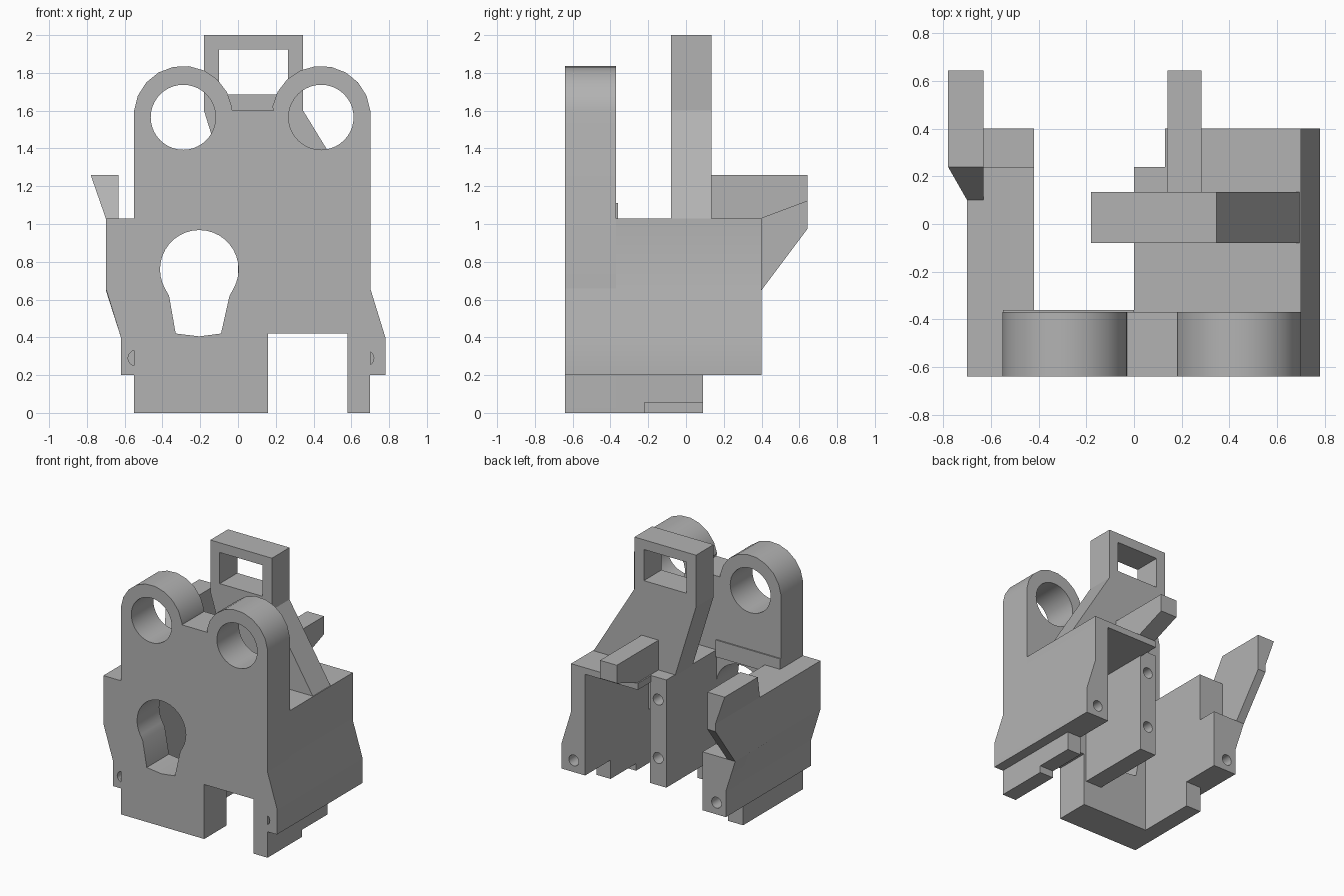
import bpy, bmesh
from math import sin, cos, pi, radians
from mathutils import Vector

cube = bpy.data.objects.get("Cube")
if cube:
    bpy.data.objects.remove(cube, do_unlink=True)

grey = bpy.data.materials.new("plain_grey")
grey.use_nodes = True
colour = (0.45, 0.45, 0.45, 1)
grey.diffuse_color = colour
grey.node_tree.nodes["Principled BSDF"].inputs["Base Color"].default_value = colour


def prism(name, pts, y0, y1, clips=()):
    """Extrude an (x, z) profile along y, then trim by (point, normal) planes."""
    bm = bmesh.new()
    near = [bm.verts.new((x, y0, z)) for x, z in pts]
    far = [bm.verts.new((x, y1, z)) for x, z in pts]
    bm.faces.new(near)
    bm.faces.new(far[::-1])
    for i in range(len(pts)):
        j = (i + 1) % len(pts)
        bm.faces.new((near[i], near[j], far[j], far[i]))
    for point, normal in clips:
        cut_geom = bmesh.ops.bisect_plane(
            bm, geom=bm.verts[:] + bm.edges[:] + bm.faces[:], plane_co=Vector(point),
            plane_no=Vector(normal), clear_outer=True)["geom_cut"]
        bmesh.ops.holes_fill(bm, edges=[e for e in cut_geom if isinstance(e, bmesh.types.BMEdge)])
    bmesh.ops.recalc_face_normals(bm, faces=bm.faces[:])
    mesh = bpy.data.meshes.new(name)
    bm.to_mesh(mesh)
    bm.free()
    mesh.materials.append(grey)
    obj = bpy.data.objects.new(name, mesh)
    bpy.context.collection.objects.link(obj)
    return obj


def rect(x0, x1, z0, z1):
    return [(x0, z0), (x1, z0), (x1, z1), (x0, z1)]


def arc(cx, cz, r, start, end, steps):
    angles = [radians(start + (end - start) * i / steps) for i in range(steps + 1)]
    return [(cx + r * cos(a), cz + r * sin(a)) for a in angles]


def circle(cx, cz, r, n=32):
    return arc(cx, cz, r, 0, 360, n)[:-1]


def activate(obj):
    bpy.ops.object.select_all(action='DESELECT')
    obj.select_set(True)
    bpy.context.view_layer.objects.active = obj


def cut(obj, pts, y0, y1):
    cutter = prism("cutter", pts, y0, y1)
    cutter.hide_render = True
    mod = obj.modifiers.new("cut", 'BOOLEAN')
    mod.operation, mod.solver, mod.object = 'DIFFERENCE', 'EXACT', cutter
    activate(obj)
    bpy.ops.object.modifier_apply(modifier=mod.name)
    bpy.data.objects.remove(cutter, do_unlink=True)


def smooth(obj):
    activate(obj)
    bpy.ops.object.shade_smooth_by_angle(angle=radians(30))


FRONT, PLATE_BACK, WALL_BACK, DECK = -0.64, -0.37, 0.40, 1.03
RINGS = (0.44, -0.29)

# Front plate with two rounded ears, a keyhole and a gap between the feet
outline = [(-0.55, 0), (0.16, 0), (0.16, 0.42), (0.58, 0.42), (0.58, 0), (0.70, 0)]
outline += arc(RINGS[0], 1.575, 0.262, 5, 170, 9) + [(0.19, 1.6), (-0.03, 1.6)]
outline += arc(RINGS[1], 1.575, 0.262, 10, 175, 9)
front_plate = prism("front_plate", outline, FRONT, PLATE_BACK)
for x in RINGS:
    cut(front_plate, circle(x, 1.565, 0.172, 40), -1, 0)
keyhole = arc(-0.205, 0.76, 0.208, -30, 210, 24)
keyhole += [(-0.365, 0.62), (-0.33, 0.42), (-0.205, 0.405), (-0.09, 0.42), (-0.045, 0.62)]
cut(front_plate, keyhole, -1, 0)

# Thin ledge on the back of the front plate
prism("back_ledge", rect(-0.55, 0, 0.98, 1.11), PLATE_BACK - 0.01, -0.36)

# Right-hand wall with flared skirt; its last stretch is a lower block
wall_a = prism("wall_low_x", [(-0.42, 0.2), (-0.42, DECK), (-0.70, DECK), (-0.70, 0.66),
                              (-0.62, 0.40), (-0.62, 0.2)], FRONT, 0.24)
block = prism("wall_block", [(-0.42, 0.2), (-0.42, 0.65), (-0.70, 0.65), (-0.62, 0.40),
                             (-0.62, 0.2)], 0.24, WALL_BACK)
prism("foot_low_x", rect(-0.55, -0.42, 0, 0.22), FRONT, 0.09)

# Opposite wall with its stepped foot
wall_b = prism("wall_high_x", [(0.58, 0.2), (0.58, DECK), (0.70, DECK), (0.70, 0.66),
                               (0.78, 0.40), (0.78, 0.2)], FRONT, WALL_BACK)
cut(wall_b, circle(0.677, 0.29, 0.042, 20), WALL_BACK - 0.15, 1)
cut(wall_b, circle(0.677, 0.29, 0.042, 20), -1, FRONT + 0.15)
prism("foot_high_x", rect(0.58, 0.70, 0, 0.22), FRONT, -0.22)
prism("foot_step", rect(0.58, 0.70, 0.055, 0.22), -0.23, 0.09)

# Blind screw holes in the first wall, front and back
cut(wall_a, circle(-0.54, 0.29, 0.042, 20), -1, FRONT + 0.15)
cut(block, circle(-0.54, 0.29, 0.042, 20), WALL_BACK - 0.13, 1)

# Inner wall ending in a post with two screw holes
inner_wall = prism("inner_wall", rect(0, 0.14, 0.2, DECK), PLATE_BACK - 0.01, 0.24)
for z in (0.41, 0.86):
    cut(inner_wall, circle(0.07, z, 0.042, 20), 0.09, 1)

# Thin deck joining the inner wall and the outer wall
prism("deck", rect(0.13, 0.60, 0.98, DECK), PLATE_BACK - 0.01, WALL_BACK)

# Tower with a rectangular window
tower = prism("tower", [(0, DECK - 0.01), (0.70, DECK - 0.01), (0.345, 1.6), (0.345, 2),
                        (-0.18, 2), (-0.18, 1.6)], -0.08, 0.135)
cut(tower, rect(-0.10, 0.265, 1.685, 1.925), -1, 1)

# Tab over the deck, with a sloped underside past the edge
prism("deck_tab", rect(0.14, 0.283, DECK - 0.01, 1.26), 0.13, 0.643,
      [((0, 0.40, DECK), (0, 0.09, -0.24))])

# Tab on the wall, leaning outward, sloped at the front and underneath
prism("wall_tab", [(-0.78, 1.26), (-0.70, DECK), (-0.70, 0.65), (-0.632, 0.65), (-0.632, 1.26)],
      0.0, 0.643, [((0, 0.10, DECK), (0, -0.23, 0.14)),
                   ((0, 0.40, 0.65), (0, 0.32, -0.24))])

for part in (front_plate, wall_a, wall_b, block, inner_wall):
    smooth(part)
